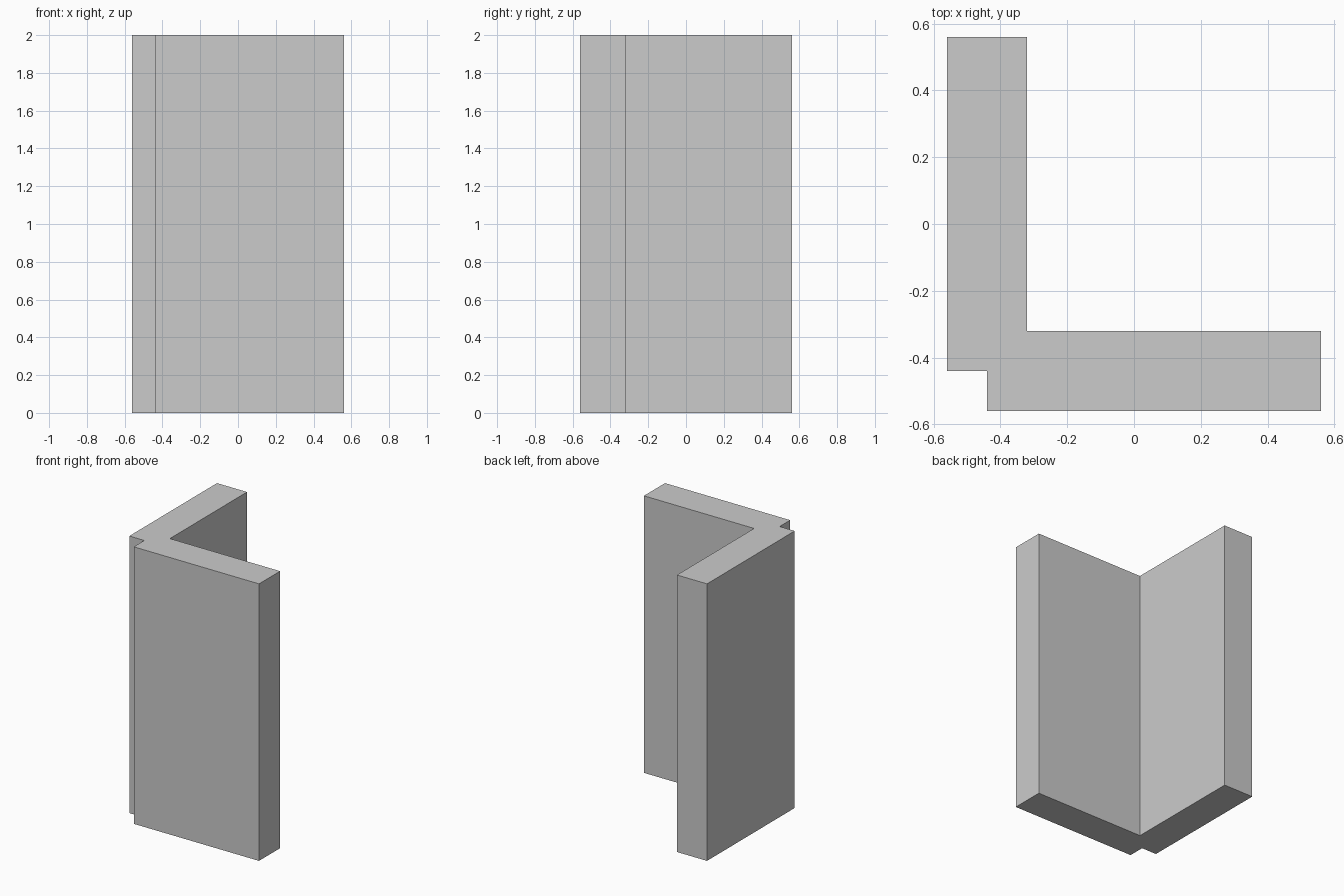
import bpy
import bmesh

if "Cube" in bpy.data.objects:
    bpy.data.objects.remove(bpy.data.objects["Cube"])

HEIGHT = 2.0
OUT, MID, INN = -0.56, -0.44, -0.32   # outer face, wall centre line, inner face
END = 0.56                            # free end of both wall arms

# L-shaped wall section with a notched outer corner, counter-clockwise
profile = [(MID, OUT), (END, OUT), (END, INN), (INN, INN),
           (INN, END), (OUT, END), (OUT, MID), (MID, MID)]

# Extrude the section into the corner wall
bm = bmesh.new()
base = bm.faces.new([bm.verts.new((x, y, 0)) for x, y in profile])
top = bmesh.ops.extrude_face_region(bm, geom=[base], use_keep_orig=True)["geom"]
bmesh.ops.translate(bm, vec=(0, 0, HEIGHT),
                    verts=[g for g in top if isinstance(g, bmesh.types.BMVert)])
bmesh.ops.recalc_face_normals(bm, faces=bm.faces)

mesh = bpy.data.meshes.new("corner_wall")
bm.to_mesh(mesh)
bm.free()
bpy.context.collection.objects.link(bpy.data.objects.new("corner_wall", mesh))
